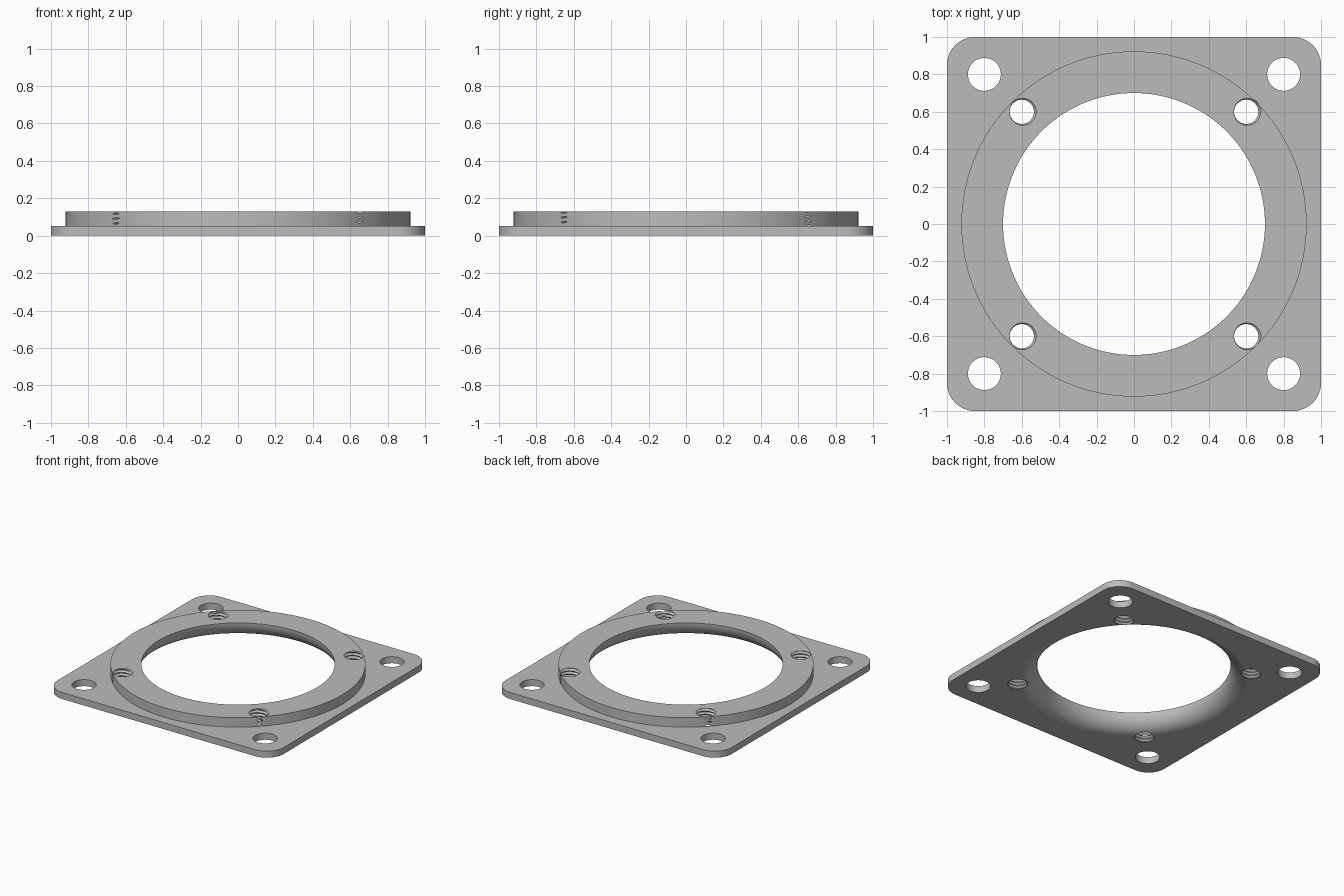
import bpy, bmesh
from math import sin, cos, pi, radians

if "Cube" in bpy.data.objects:
    bpy.data.objects.remove(bpy.data.objects["Cube"], do_unlink=True)

PLATE_H, TOP = 0.0525, 0.128
BORE, FLARE = 0.70, 0.13
CORNERS = [(1, 1), (-1, 1), (-1, -1), (1, -1)]

grey = bpy.data.materials.new("plain grey")
grey.use_nodes = True
colour = (0.5, 0.5, 0.5, 1)
grey.diffuse_color = colour
grey.node_tree.nodes["Principled BSDF"].inputs["Base Color"].default_value = colour


def finish(name, bm):
    bmesh.ops.recalc_face_normals(bm, faces=bm.faces)
    mesh = bpy.data.meshes.new(name)
    bm.to_mesh(mesh)
    bm.free()
    mesh.materials.append(grey)
    obj = bpy.data.objects.new(name, mesh)
    bpy.context.collection.objects.link(obj)
    return obj


def prism(name, outline, z0, z1):
    bm = bmesh.new()
    face = bm.faces.new([bm.verts.new((x, y, z0)) for x, y in outline])
    new = bmesh.ops.extrude_face_region(bm, geom=[face])["geom"]
    bmesh.ops.translate(bm, vec=(0, 0, z1 - z0),
                        verts=[v for v in new if isinstance(v, bmesh.types.BMVert)])
    return finish(name, bm)


def circle(r, n, x=0, y=0):
    return [(x + r * cos(2 * pi * i / n), y + r * sin(2 * pi * i / n)) for i in range(n)]


def lathe(name, profile, n):
    bm = bmesh.new()
    rings = [[bm.verts.new((x, y, z)) for x, y in circle(r, n)] for r, z in profile]
    for a, b in zip(rings, rings[1:]):
        for i in range(n):
            j = (i + 1) % n
            bm.faces.new((a[i], a[j], b[j], b[i]))
    bm.faces.new(rings[0])
    bm.faces.new(rings[-1])
    return finish(name, bm)


def thread(name, cx, cy, minor=0.065, major=0.0785, pitch=0.026, n=32, turns=9):
    # one continuous V-shaped helical surface, closed at both ends
    bm = bmesh.new()
    z0 = -2 * pitch - 0.0023

    def helix(r, shift):
        return [bm.verts.new((cx + r * cos(2 * pi * t / n), cy + r * sin(2 * pi * t / n),
                              z0 + pitch * (t / n + shift))) for t in range(n * turns + 1)]
    outer, inner = helix(major, 0), helix(minor, 0.5)
    for t in range(n * turns):
        bm.faces.new((outer[t], outer[t + 1], inner[t + 1], inner[t]))
        if t + n + 1 < len(outer):
            bm.faces.new((inner[t], inner[t + 1], outer[t + n + 1], outer[t + n]))
    caps = [bm.faces.new(outer[:n + 1] + [inner[0]]),
            bm.faces.new(inner[-n - 1:] + [outer[-1]])]
    bmesh.ops.poke(bm, faces=caps)
    return finish(name, bm)


def combine(target, tool, operation):
    mod = target.modifiers.new(operation, 'BOOLEAN')
    mod.operation, mod.solver, mod.object = operation, 'EXACT', tool
    bpy.context.view_layer.objects.active = target
    bpy.ops.object.modifier_apply(modifier=mod.name)
    bpy.data.objects.remove(tool, do_unlink=True)


# Square base plate with rounded corners
R, STEPS = 0.15, 12
outline = []
for k, (sx, sy) in enumerate(CORNERS):
    for i in range(STEPS + 1):
        a = pi / 2 * (k + i / STEPS)
        outline.append((sx * (1 - R) + R * cos(a), sy * (1 - R) + R * sin(a)))
flange = prism("mounting_flange", outline, 0, PLATE_H)

# Raised round boss
combine(flange, prism("boss", circle(0.923, 128), 0.02, TOP), 'UNION')

# Central bore, flaring out to the underside
arc = [radians(90 * i / 16) for i in range(17)]
profile = [(BORE, TOP + 0.1)]
profile += [(BORE + FLARE * (1 - cos(a)), FLARE - 0.0006 - FLARE * sin(a)) for a in arc]
profile.append((BORE + FLARE, -0.1))
combine(flange, lathe("bore_cutter", profile, 128), 'DIFFERENCE')

# Plain corner holes and threaded boss holes
for sx, sy in CORNERS:
    hole = prism("hole_cutter", circle(0.088, 48, 0.8 * sx, 0.8 * sy), -0.1, 0.2)
    combine(flange, hole, 'DIFFERENCE')
    combine(flange, thread("thread_cutter", 0.6 * sx, 0.6 * sy), 'DIFFERENCE')

# Smooth curved walls, crisp edges, flat faces kept flat
bpy.ops.object.select_all(action='DESELECT')
flange.select_set(True)
bpy.context.view_layer.objects.active = flange
bpy.ops.object.shade_smooth_by_angle(angle=radians(30))
weighted = flange.modifiers.new("flat_normals", 'WEIGHTED_NORMAL')
weighted.keep_sharp = True
